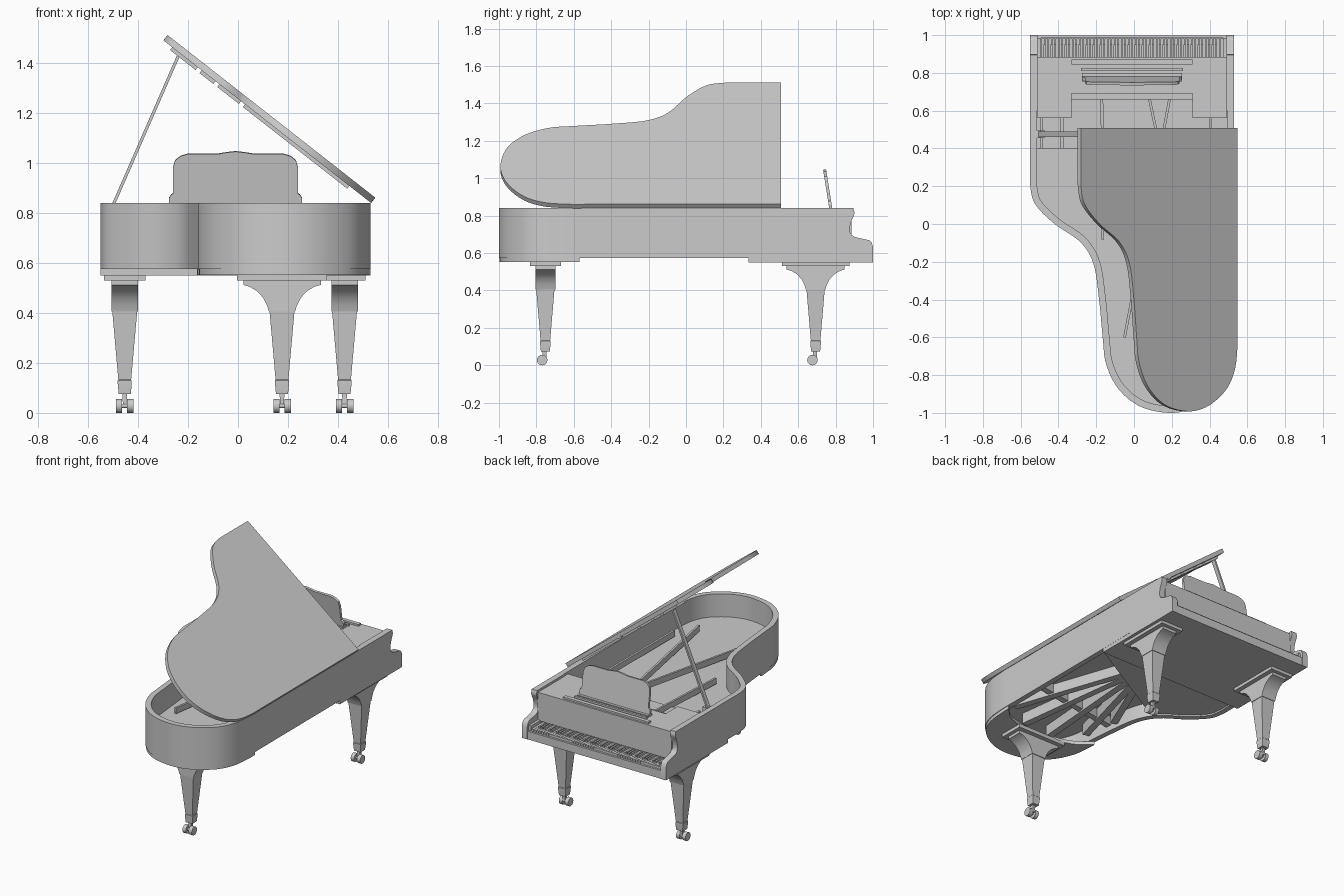
import bpy, bmesh, math
from mathutils import Vector

if "Cube" in bpy.data.objects:
    bpy.data.objects.remove(bpy.data.objects["Cube"])

def mesh(name, verts, faces):
    me = bpy.data.meshes.new(name)
    me.from_pydata([tuple(v) for v in verts], [], faces)
    bm = bmesh.new()
    bm.from_mesh(me)
    bmesh.ops.recalc_face_normals(bm, faces=bm.faces)
    bm.to_mesh(me)
    bm.free()
    ob = bpy.data.objects.new(name, me)
    bpy.context.collection.objects.link(ob)
    return ob

def prism(name, pts, lo, hi, axis='z'):
    """Extrude a 2D outline along an axis."""
    put = {'x': lambda a, b, t: (t, a, b), 'y': lambda a, b, t: (a, t, b),
           'z': lambda a, b, t: (a, b, t)}[axis]
    n = len(pts)
    v = [put(a, b, t) for t in (lo, hi) for a, b in pts]
    f = [tuple(range(n)), tuple(range(n, 2 * n))]
    f += [(i, (i + 1) % n, (i + 1) % n + n, i + n) for i in range(n)]
    return mesh(name, v, f)

def box(name, x0, x1, y0, y1, z0, z1):
    return prism(name, [(x0, y0), (x1, y0), (x1, y1), (x0, y1)], z0, z1)

def frustum(name, cx, cy, levels):
    """Stack of rectangles: (z, half x, half y)."""
    v = [(cx + sx * hx, cy + sy * hy, z) for z, hx, hy in levels
         for sx, sy in ((-1, -1), (1, -1), (1, 1), (-1, 1))]
    f = [(0, 1, 2, 3), tuple(len(v) - 4 + i for i in range(4))]
    for k in range(len(levels) - 1):
        f += [(4*k + i, 4*k + (i+1) % 4, 4*k + 4 + (i+1) % 4, 4*k + 4 + i) for i in range(4)]
    return mesh(name, v, f)

def beam(name, a, b, w, h):
    a, b = Vector(a), Vector(b)
    d = (b - a).normalized()
    ref = Vector((0, 0, 1)) if abs(d.z) < 0.7 else Vector((0, 1, 0))
    s = d.cross(ref).normalized() * w / 2
    u = s.cross(d).normalized() * h / 2
    v = [p + i * s + j * u for p in (a, b) for i, j in ((-1, -1), (1, -1), (1, 1), (-1, 1))]
    return mesh(name, v, [(0, 1, 2, 3), (4, 5, 6, 7)] + [(i, (i+1) % 4, (i+1) % 4 + 4, i + 4) for i in range(4)])

def smooth(pts, n=6):
    """Catmull-Rom curve through the points."""
    P = [Vector(p) for p in pts]
    P = [2 * P[0] - P[1]] + P + [2 * P[-1] - P[-2]]
    out = []
    for i in range(1, len(P) - 2):
        a, b, c, d = P[i-1:i+3]
        for k in range(n):
            t = k / n
            out.append(0.5 * (2*b + (c-a)*t + (2*a-5*b+4*c-d)*t*t + (3*b-a-3*c+d)*t**3))
    return out + [P[-2]]

# Body outline: bent side, tail and straight side
curve = smooth([(-.55, .3), (-.548, .19), (-.52, .1), (-.42, 0), (-.285, -.095), (-.215, -.21),
                (-.185, -.4), (-.165, -.61), (-.148, -.74), (-.085, -.87), (.03, -.965), (.19, -1),
                (.33, -.97), (.45, -.885), (.51, -.78), (.529, -.65), (.53, -.5)])

def outline(y_end):
    return [Vector((-.55, y_end))] + curve + [Vector((.53, y_end))]

def inset(pts, d):
    out = []
    for i, p in enumerate(pts):
        t = (pts[min(i+1, len(pts)-1)] - pts[max(i-1, 0)]).normalized()
        out.append(p + Vector((-t.y, t.x)) * d)
    return out

outer = outline(.6)
inner = inset(outer, .036)
prism('rim', outer + inner[::-1], .575, .84)

# Arms with scrolled front ends
scroll = smooth([(.895, .84), (.9, .81), (.882, .765), (.876, .72), (.895, .69), (.95, .675), (.985, .665), (1, .635)], 4)
arm = [(.6, .55), (.6, .84)] + [tuple(p) for p in scroll] + [(1, .55)]
prism('left_arm', arm, -.55, -.51, 'x')
prism('right_arm', arm, .49, .53, 'x')

# Floor panels, soundboard and pin block
box('keybed', -.549, .529, .335, .998, .55, .575)
prism('soundboard', inset(outer, .02), .67, .685)
left = [p for p in inset(outer, .02) if p.x < 0 and p.y > -.13]
prism('diagonal_bottom_panel', left + [Vector((.5, .3)), Vector((.5, .6))], .585, .6)
tail = [p for p in inset(outer, .004) if p.y < -.57]
prism('tail_bottom_panel', tail + smooth([(.526, -.57), (.42, -.66), (.2, -.7), (-.03, -.66), (-.16, -.57)], 4), .552, .575)
box('pin_block', -.515, .495, .4, .88, .7, .72)

# Fan of support beams below, iron bars above
for x, y in ((.45, -.6), (.27, -.72), (.06, -.74), (-.1, -.58), (-.14, -.36)):
    beam('support_beam', (.14, .3, .635), (x, y, .635), .045, .07)
beam('cross_beam', (.5, -.32, .64), (-.16, -.42, .64), .04, .06)
for a, b in (((-.17, .67), (-.165, -.08)), ((.19, .67), (-.05, -.6)), ((.08, .67), (.36, -.65)), ((.4, .67), (.44, -.5))):
    beam('frame_bar', (*a, .745), (*b, .71), .014, .04)
for x in (-.49, -.38):
    box('frame_rib', x - .008, x + .008, .4, .58, .72, .75)

# Top board, fallboard and music shelf
prism('top_board', [(-.512, .56), (-.33, .56), (-.33, .69), (.31, .69), (.31, .56), (.492, .56), (.492, .885), (-.512, .885)], .8, .825)
box('top_board_lip', -.33, .31, .66, .69, .79, .812)
box('fallboard', -.512, .492, .865, .885, .635, .815)
box('music_shelf_front', -.33, .31, .845, .872, .825, .837)
box('music_shelf_rail', -.28, .26, .81, .825, .825, .838)
box('music_shelf', -.275, .255, .755, .8, .825, .838)

# Music desk, tilted away from the player
half = [(.265, .835), (.265, .865), (.258, .876), (.25, .882), (.25, .985), (.242, 1.015), (.22, 1.033), (.19, 1.042),
        (.07, 1.042), (.04, 1.047), (0, 1.052)]
desk_pts = half + [(-x, z) for x, z in half[-2::-1]]
desk = prism('music_desk', [(x - .01, z - .835) for x, z in desk_pts], -.008, .008, 'y')
desk.location = (0, .775, .832)
desk.rotation_euler.x = math.radians(9)

# Keyboard
box('key_slip', -.512, .492, .984, .998, .57, .605)
box('key_frame', -.512, .492, .84, .984, .57, .595)
for s, x in (('left', -.512), ('right', .472)):
    box(s + '_key_block', x, x + .02, .88, .984, .57, .64)
w = .964 / 52
for i in range(52):
    x = -.492 + i * w
    box('white_key', x + .001, x + w - .001, .86, .982, .597, .62)
    if i % 7 in (0, 2, 3, 5, 6) and i < 51:
        box('black_key', x + w * .7, x + w * 1.3, .86, .95, .615, .633)

# Open lid, hinged along the straight side
ang = math.radians(38.05)
lid_pts = [((p.x - .53) * .976, p.y * .992 if p.y < 0 else p.y) for p in outline(.507)]
lid = prism('lid', lid_pts, 0, .027)
parts = [lid]
for u0, u1 in ((-1.01, -.88), (-.86, -.79), (-.77, -.66), (-.64, -.11)):
    parts.append(box('lid_batten', u0, u1, .4, .48, -.014, 0))
parts.append(box('lid_latch', -.51, -.48, .495, .508, -.006, .02))
for p in parts:
    p.location = (.532, 0, .84)
    p.rotation_euler.y = ang

# Prop stick
beam('lid_prop', (-.5, .475, .83), (-.24, .475, 1.425), .012, .028)
box('prop_socket', -.515, -.47, .455, .495, .78, .835)

# Legs: tapered shaft, flared bracket, collar and twin casters
def leg(name, cx, cy, axis):
    along = axis == 'x'
    c, k = (cx, cy) if along else (cy, cx)
    arc = [(.155, .53), (.155, .512), (.13, .505), (.1, .487), (.075, .46), (.06, .43), (.052, .405)]
    prof = [(c + a, z) for a, z in arc] + [(c - a, z) for a, z in arc[::-1]]
    prism(name + '_bracket', prof, k - .053, k + .053, 'y' if along else 'x')
    px, py = (.18, .083) if along else (.083, .18)
    box(name + '_plate', cx - px, cx + px, cy - py, cy + py, .53, .555)
    frustum(name + '_shaft', cx, cy, [(.125, .025, .025), (.42, .051, .05)])
    frustum(name + '_collar', cx, cy, [(.075, .024, .024), (.115, .028, .028), (.13, .028, .028), (.135, .024, .024)])
    frustum(name + '_caster_stem', cx, cy - .004, [(.028, .007, .012), (.08, .01, .01)])
    ring = [(cy - .017 + .028 * math.cos(math.tau * i / 20), .028 + .028 * math.sin(math.tau * i / 20)) for i in range(20)]
    for s in (-1, 1):
        prism(name + '_caster_wheel', ring, cx + s * .01, cx + s * .035, 'x')
    prism(name + '_caster_axle', [(cy - .017 + (a - cy + .017) * .3, .028 + (b - .028) * .3) for a, b in ring], cx - .03, cx + .03, 'x')

leg('left_front_leg', -.453, .693, 'y')
leg('right_front_leg', .426, .693, 'y')
leg('tail_leg', .176, -.752, 'x')

# Smooth the curved faces, keep edges sharp
bpy.ops.object.select_all(action='SELECT')
bpy.context.view_layer.objects.active = lid
bpy.ops.object.shade_smooth_by_angle(angle=math.radians(30))
